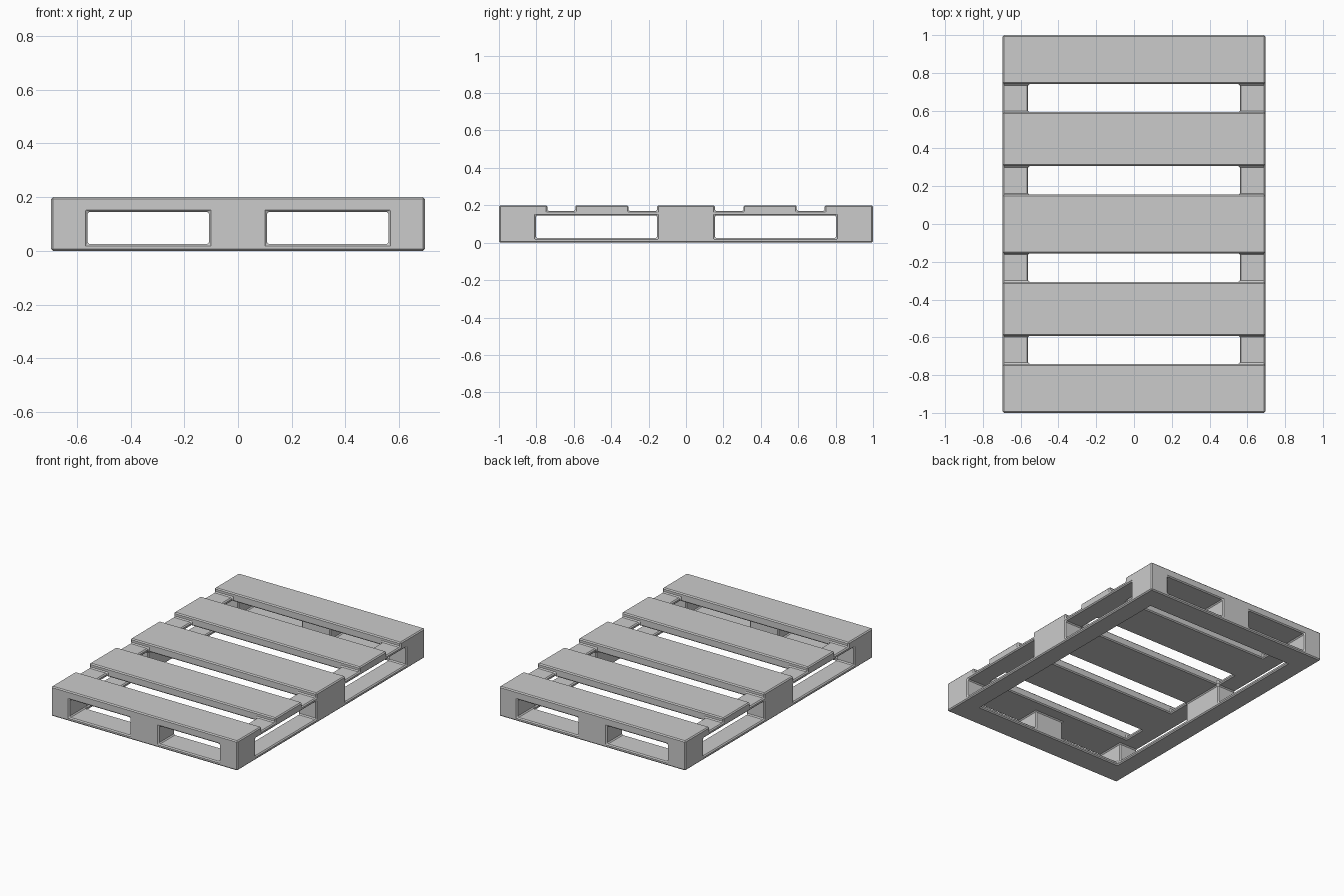
import bpy, bmesh

if "Cube" in bpy.data.objects:
    bpy.data.objects.remove(bpy.data.objects["Cube"])

# Main dimensions (half sizes where symmetric)
HX, HY, TOP = 0.695, 1.0, 0.2
IN_X, IN_Y = 0.56, 0.83             # inner hollow of the frame
FLOOR, CEIL, NOTCH = 0.025, 0.145, 0.17
FORK_X = (0.108, 0.56)              # front/back fork openings
FORK_Y = (0.155, 0.802)             # side fork openings
GAPS = [(0.155, 0.307), (0.592, 0.741)]   # gaps between deck boards


def mirrored(values):
    return sorted({s * v for v in values for s in (-1, 1)})


xs = mirrored([FORK_X[0], IN_X, HX])
ys = mirrored([*FORK_Y, IN_Y, HY, *[v for g in GAPS for v in g]])
zs = [0, FLOOR, CEIL, NOTCH, TOP]


def solid(x, y, z):
    x, y = abs(x), abs(y)
    if x > HX or y > HY or not 0 < z < TOP:
        return False
    in_gap = any(a < y < b for a, b in GAPS)
    if z > CEIL:                    # deck boards and joining side rails
        return not (in_gap and (z > NOTCH or x < IN_X))
    if x < IN_X and y < IN_Y:       # open underside
        return False
    if z > FLOOR:                   # blocks left between fork openings
        if y > IN_Y and FORK_X[0] < x < FORK_X[1]:
            return False
        if x > IN_X and FORK_Y[0] < y < FORK_Y[1]:
            return False
    return True                     # bottom frame


def build_shell(name, axes):
    """Skin every solid cell of the layout grid where it meets an empty one."""
    bm = bmesh.new()
    verts = {}

    def vert(i):
        if i not in verts:
            verts[i] = bm.verts.new([axes[k][i[k]] for k in range(3)])
        return verts[i]

    def filled(c):
        if any(c[k] < 0 or c[k] >= len(axes[k]) - 1 for k in range(3)):
            return False
        return solid(*[(axes[k][c[k]] + axes[k][c[k] + 1]) / 2 for k in range(3)])

    for i in range(len(axes[0]) - 1):
        for j in range(len(axes[1]) - 1):
            for m in range(len(axes[2]) - 1):
                cell = (i, j, m)
                if not filled(cell):
                    continue
                for k in range(3):
                    for side in (0, 1):
                        near = list(cell)
                        near[k] += 2 * side - 1
                        if filled(near):
                            continue
                        u, v = (k + 1) % 3, (k + 2) % 3
                        ring = []
                        for du, dv in ((0, 0), (1, 0), (1, 1), (0, 1)):
                            p = list(cell)
                            p[k] += side
                            p[u] += du
                            p[v] += dv
                            ring.append(vert(tuple(p)))
                        bm.faces.new(ring if side else ring[::-1])
    bm.normal_update()
    mesh = bpy.data.meshes.new(name)
    bm.to_mesh(mesh)
    bm.free()
    obj = bpy.data.objects.new(name, mesh)
    bpy.context.collection.objects.link(obj)
    return obj


pallet = build_shell("pallet", (xs, ys, zs))

# Small chamfer on all hard edges
bevel = pallet.modifiers.new("edge_chamfer", 'BEVEL')
bevel.width = 0.007
bevel.segments = 1
bevel.limit_method = 'ANGLE'
